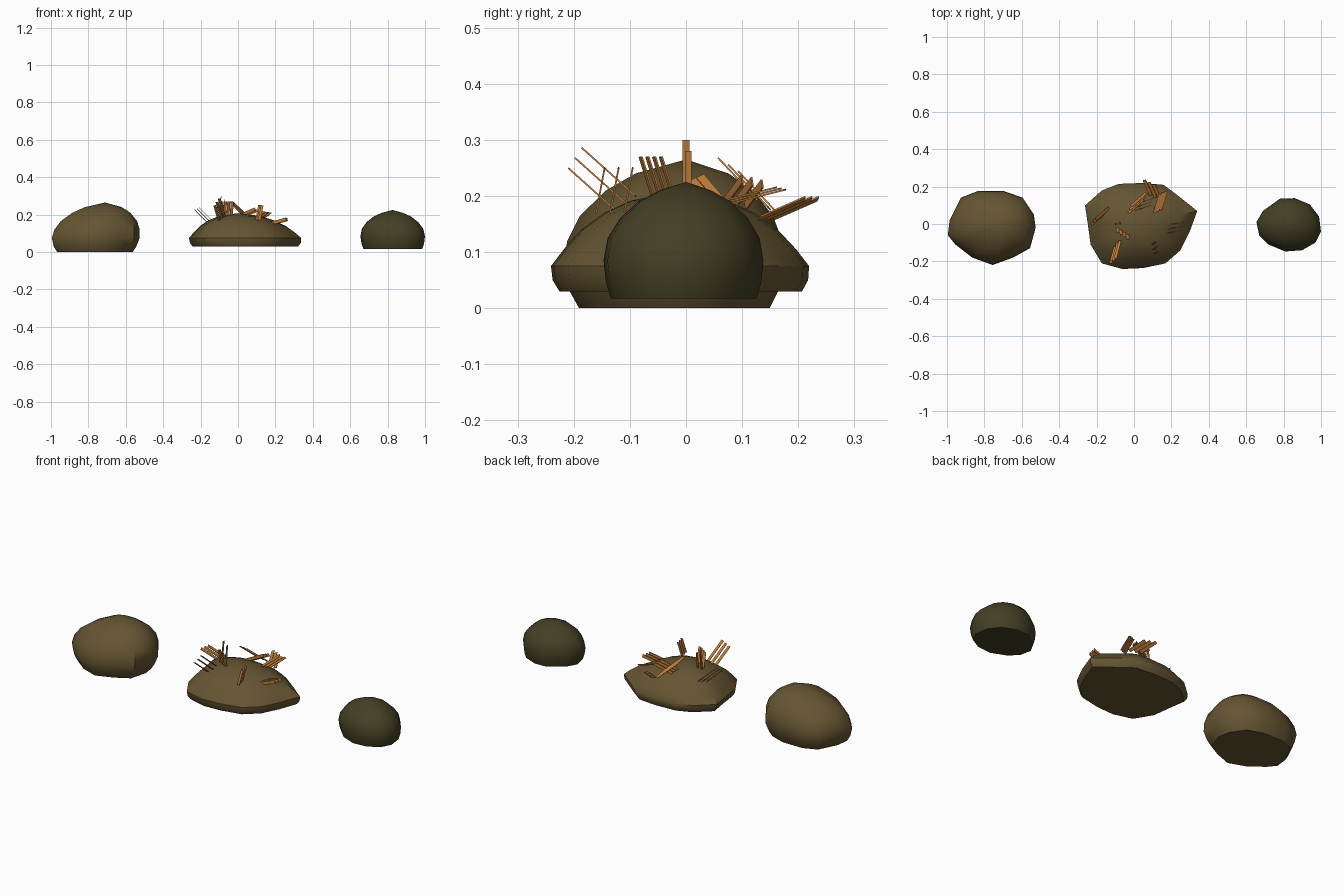
import bpy
import bmesh
from mathutils import Vector

cube = bpy.data.objects.get("Cube")
if cube:
    bpy.data.objects.remove(cube, do_unlink=True)


def material(name, colour):
    m = bpy.data.materials.new(name)
    m.use_nodes = True
    m.diffuse_color = (*colour, 1)
    bsdf = m.node_tree.nodes["Principled BSDF"]
    bsdf.inputs["Base Color"].default_value = (*colour, 1)
    bsdf.inputs["Roughness"].default_value = 0.9
    return m


earth = material("brown earth", (0.13, 0.09, 0.032))
moss = material("dark moss", (0.058, 0.05, 0.018))
straw = material("dry straw", (0.50, 0.20, 0.045))


def add_object(name, bm, mat, smooth):
    bmesh.ops.recalc_face_normals(bm, faces=bm.faces)
    mesh = bpy.data.meshes.new(name)
    bm.to_mesh(mesh)
    bm.free()
    mesh.materials.append(mat)
    ob = bpy.data.objects.new(name, mesh)
    bpy.context.collection.objects.link(ob)
    if smooth:
        bpy.ops.object.select_all(action="DESELECT")
        ob.select_set(True)
        bpy.context.view_layer.objects.active = ob
        bpy.ops.object.shade_smooth_by_angle(angle=0.75)
    return ob


def mound(name, outline, levels, centre, apex, mat):
    """Rings of one plan outline, scaled per level and drifting to the apex."""
    bm = bmesh.new()
    centre, apex = Vector(centre), Vector(apex)
    z0 = levels[0][0]
    rings = []
    for z, scale in levels:
        t = max(0, (z - z0) / (apex.z - z0)) ** 2
        c = centre.lerp(apex.xy, t)
        ring = []
        for p in outline:
            q = c + (Vector(p) - centre) * scale
            ring.append(bm.verts.new((q.x, q.y, z)))
        rings.append(ring)
    n = len(outline)
    for low, high in zip(rings, rings[1:]):
        for i in range(n):
            j = (i + 1) % n
            bm.faces.new((low[i], low[j], high[j], high[i]))
    top = bm.verts.new(apex)
    for i in range(n):
        bm.faces.new((rings[-1][i], rings[-1][(i + 1) % n], top))
    bm.faces.new(rings[0][::-1])
    return add_object(name, bm, mat, True)


def tuft(name, base, tip, across, step, count, width):
    """A row of thin flat blades running from base to tip."""
    bm = bmesh.new()
    base, tip, across, step = map(Vector, (base, tip, across, step))
    along = (tip - base).normalized()
    side = (across - along * across.dot(along)).normalized() * width / 2
    thick = along.cross(side).normalized() * 0.0015
    for k in range(count):
        ends = []
        for p in (base + step * k, tip + step * k):
            ends.append([bm.verts.new(p + side * s + thick * t)
                         for s, t in ((-1, -1), (1, -1), (1, 1), (-1, 1))])
        a, b = ends
        bm.faces.new(a)
        bm.faces.new(b)
        for i in range(4):
            j = (i + 1) % 4
            bm.faces.new((a[i], a[j], b[j], b[i]))
    return add_object(name, bm, straw, False)


# Tall mound on the right side
mound("tall_mound",
      [(-1, -.06), (-.99, .02), (-.93, .14), (-.84, .175), (-.7, .175),
       (-.6, .14), (-.54, .05), (-.53, -.02), (-.56, -.13), (-.65, -.18),
       (-.76, -.22), (-.87, -.18), (-.96, -.11)],
      [(0, .86), (.03, .94), (.075, 1), (.12, .97), (.165, .87),
       (.21, .66), (.24, .42)],
      (-.765, -.01), (-.71, 0, .265), earth)

# Wide, low mound in the middle
mound("wide_mound",
      [(-.26, .1), (-.17, .18), (-.08, .215), (.05, .22), (.16, .21),
       (.24, .15), (.34, .07), (.3, -.04), (.25, -.14), (.17, -.21),
       (.05, -.235), (-.06, -.24), (-.17, -.21), (-.23, -.11), (-.245, 0)],
      [(.03, .94), (.05, .99), (.075, 1), (.105, .9), (.14, .76),
       (.17, .58), (.192, .37)],
      (.03, 0), (0, -.01, .208), earth)

# Small mossy mound on the left side
mound("small_mound",
      [(.655, .01), (.69, .07), (.78, .135), (.86, .138), (.94, .105),
       (.99, .04), (1, -.04), (.97, -.1), (.9, -.14), (.81, -.147),
       (.72, -.11), (.67, -.06)],
      [(.017, .91), (.045, .97), (.085, 1), (.125, .95), (.16, .8),
       (.19, .58), (.21, .32)],
      (.83, 0), (.825, 0, .225), moss)

# Straw tufts stuck into the middle mound
X, Y, Z = (1, 0, 0), (0, 1, 0), (0, 0, 1)
tuft("front_tuft", (-.075, -.09, .2), (-.1, -.185, .285), X, (-.012, -.012, -.018), 3, .015)
tuft("right_tuft", (-.135, .085, .165), (-.205, .025, .235), Y, (-.012, -.014, -.006), 3, .016)
tuft("crown_tuft", (-.09, -.02, .19), (-.085, -.045, .27), (1, .3, 0), (.018, -.012, 0), 4, .016)
tuft("tall_blade", (-.1, 0, .18), (-.09, 0, .3), Y, (.02, .004, -.02), 2, .012)
tuft("back_tuft", (.05, .13, .19), (-.03, .06, .265), X, (.008, .018, -.012), 3, .014)
tuft("ridge_tuft", (.0, .07, .19), (.09, .1, .23), Z, (.005, .018, -.004), 3, .016)
tuft("back_left_tuft", (.11, .06, .19), (.14, .16, .215), X, (.016, .008, -.002), 3, .016)
tuft("rear_plank", (.09, .155, .16), (.055, .235, .195), (1, .3, .5), (.025, -.012, 0), 3, .018)
tuft("upright_tuft", (.1, -.11, .17), (.115, -.095, .25), X, (.007, -.025, 0), 3, .014)
tuft("left_tuft", (.165, -.05, .15), (.255, -.035, .175), Z, (.005, .022, 0), 3, .018)
